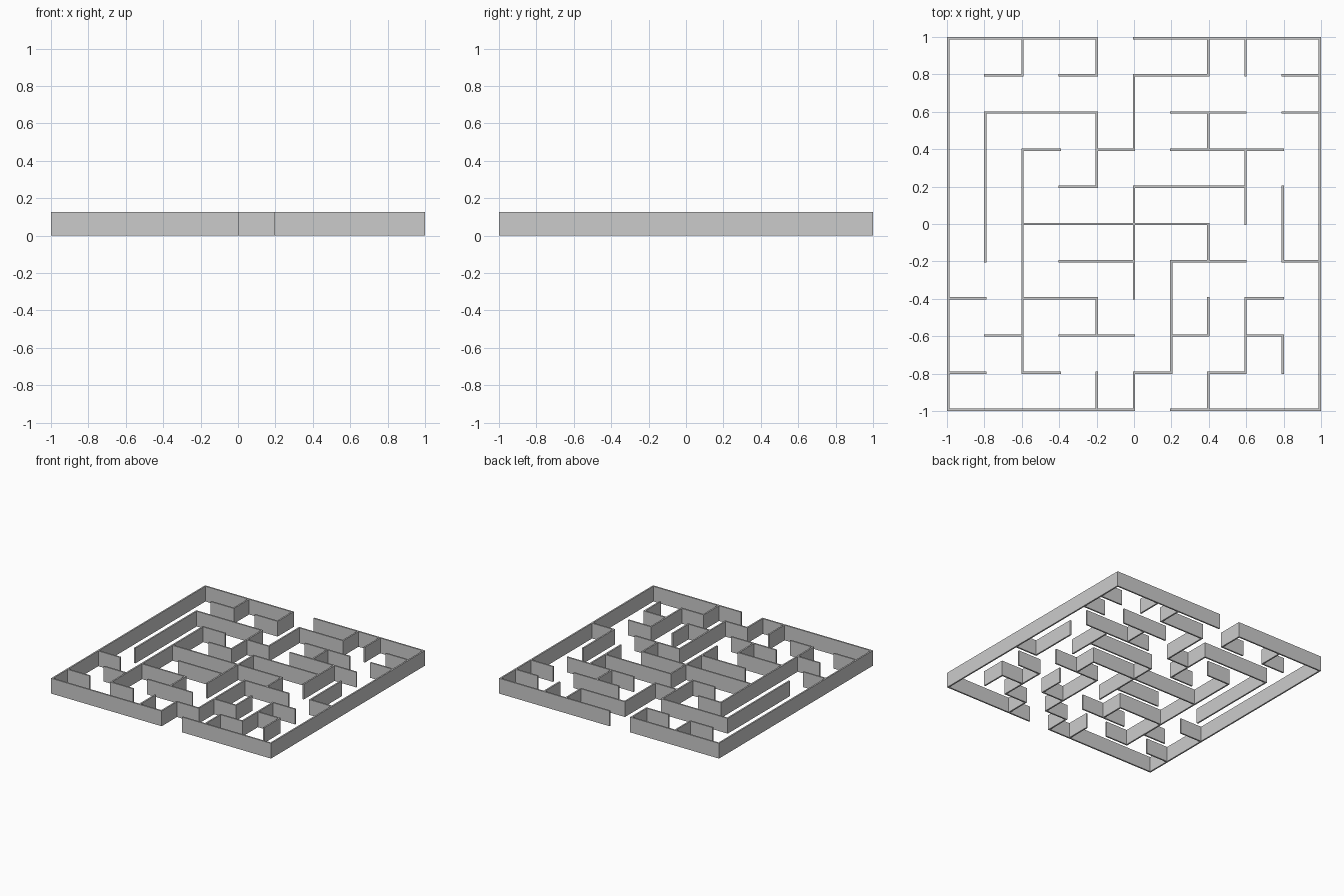
import bpy, bmesh

if "Cube" in bpy.data.objects:
    bpy.data.objects.remove(bpy.data.objects["Cube"])

N = 10            # maze cells per side
T = 0.0125        # wall thickness
H = 0.125         # wall height
PITCH = (2 - T) / N

# Horizontal walls, bottom row to top row: pairs of start/end node in x
ROWS = [
    [(0, 5), (6, 10)],
    [(0, 1), (2, 3), (5, 6), (7, 8)],
    [(1, 2), (3, 5), (6, 7), (8, 9)],
    [(0, 1), (2, 4), (8, 9)],
    [(3, 5), (6, 8), (9, 10)],
    [(2, 7)],
    [(3, 4), (5, 8)],
    [(2, 3), (4, 5), (6, 9)],
    [(1, 4), (6, 8), (9, 10)],
    [(1, 2), (3, 4), (5, 7), (9, 10)],
    [(0, 4), (5, 10)],
]
# Vertical walls, left column to right column: pairs of start/end node in y
COLS = [
    [(0, 10)],
    [(4, 8)],
    [(1, 7), (9, 10)],
    [],
    [(0, 1), (2, 3), (6, 8), (9, 10)],
    [(0, 1), (3, 6), (7, 9)],
    [(1, 4)],
    [(0, 1), (2, 3), (4, 5), (7, 8), (9, 10)],
    [(1, 3), (5, 7), (9, 10)],
    [(1, 2), (4, 6)],
    [(0, 10)],
]

# Plan cells: even index = wall-thick strip at a node, odd index = passage
plan = set()
for j, spans in enumerate(ROWS):
    for a, b in spans:
        plan |= {(i, 2 * j) for i in range(2 * a, 2 * b + 1)}
for i, spans in enumerate(COLS):
    for a, b in spans:
        plan |= {(2 * i, j) for j in range(2 * a, 2 * b + 1)}


def coord(k):
    return -1 + (k // 2) * PITCH + (k % 2) * T


bm = bmesh.new()
verts = {}


def corner(i, j, top):
    key = (i, j, top)
    if key not in verts:
        verts[key] = bm.verts.new((coord(i), coord(j), H * top))
    return verts[key]


# Each plan cell gets a top and a bottom, plus sides where it meets open floor
for i, j in sorted(plan):
    ring = [(i, j), (i + 1, j), (i + 1, j + 1), (i, j + 1)]
    bm.faces.new([corner(*p, 1) for p in ring])
    bm.faces.new([corner(*p, 0) for p in reversed(ring)])
    neighbours = [(i, j - 1), (i + 1, j), (i, j + 1), (i - 1, j)]
    for k, other in enumerate(neighbours):
        if other not in plan:
            p, q = ring[k], ring[(k + 1) % 4]
            bm.faces.new([corner(*p, 0), corner(*q, 0),
                          corner(*q, 1), corner(*p, 1)])

mesh = bpy.data.meshes.new("maze_walls")
bm.to_mesh(mesh)
bm.free()
bpy.context.collection.objects.link(bpy.data.objects.new("maze_walls", mesh))
